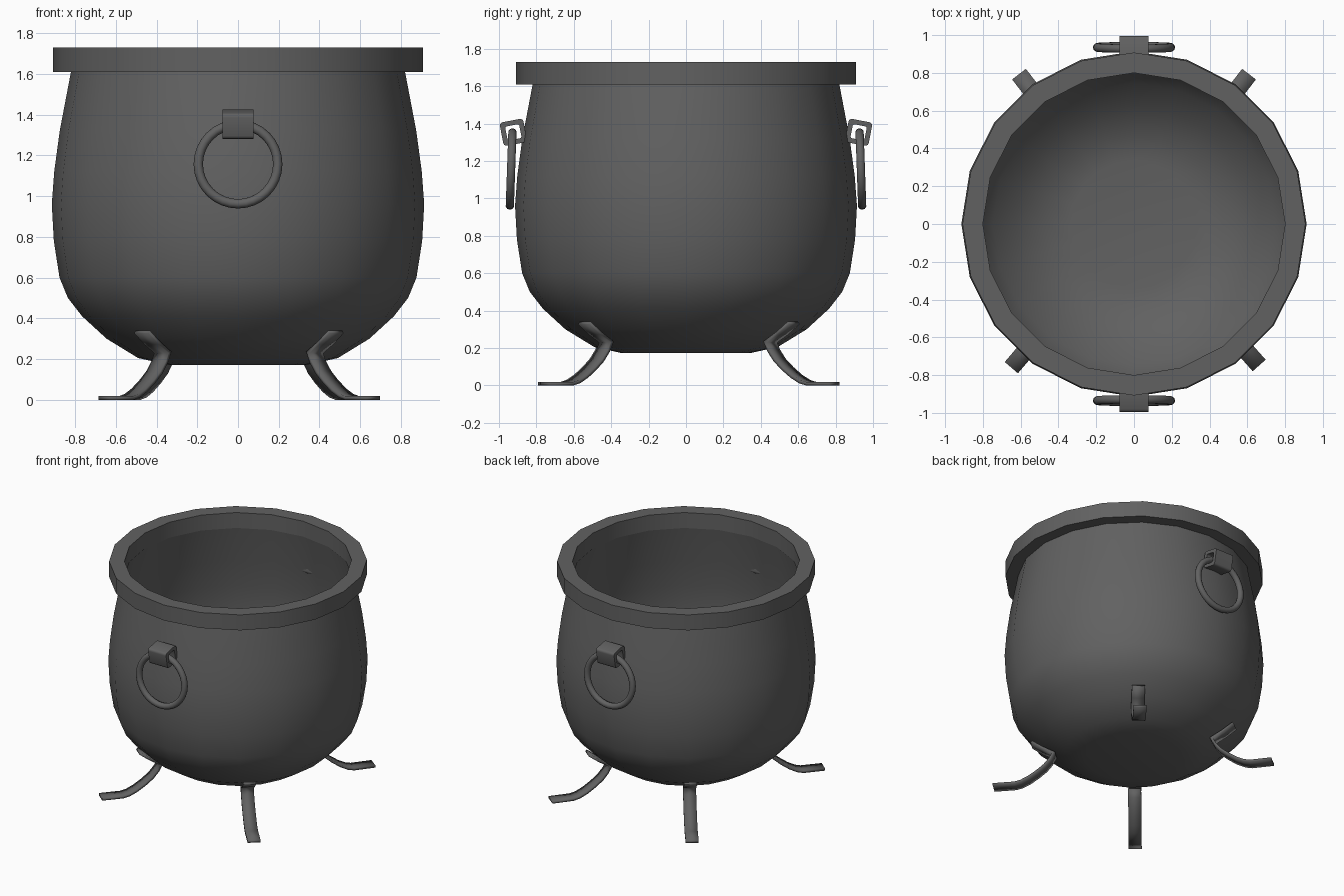
import bpy, bmesh
from math import radians, sin, cos, pi
from mathutils import Vector, Matrix

if "Cube" in bpy.data.objects:
    bpy.data.objects.remove(bpy.data.objects["Cube"])

iron = bpy.data.materials.new("dark_iron")
iron.diffuse_color = (0.12, 0.12, 0.12, 1)
iron.use_nodes = True
iron.node_tree.nodes["Principled BSDF"].inputs["Base Color"].default_value = iron.diffuse_color


def finish(name, bm, angle=35):
    bmesh.ops.recalc_face_normals(bm, faces=bm.faces)
    me = bpy.data.meshes.new(name)
    bm.to_mesh(me)
    bm.free()
    me.materials.append(iron)
    ob = bpy.data.objects.new(name, me)
    bpy.context.collection.objects.link(ob)
    bpy.ops.object.select_all(action='DESELECT')
    ob.select_set(True)
    bpy.context.view_layer.objects.active = ob
    bpy.ops.object.shade_smooth_by_angle(angle=radians(angle))
    return ob


def lathe(name, profile, sides, closed=False):
    """Spin (radius, z) points round z; open profiles get end caps."""
    bm = bmesh.new()
    rings = [[bm.verts.new((r * cos(2 * pi * i / sides), r * sin(2 * pi * i / sides), z))
              for i in range(sides)] for r, z in profile]
    pairs = list(zip(rings, rings[1:]))
    if closed:
        pairs.append((rings[-1], rings[0]))
    else:
        bm.faces.new(rings[0])
        bm.faces.new(rings[-1])
    for a, b in pairs:
        for i in range(sides):
            j = (i + 1) % sides
            bm.faces.new((a[i], a[j], b[j], b[i]))
    return finish(name, bm)


# Pot body: thin shell, outside up and inside down
outer = [(.34, .172), (.49, .205), (.645, .30), (.765, .41), (.835, .50), (.876, .60),
         (.904, .78), (.914, .96), (.902, 1.12), (.875, 1.32), (.818, 1.62)]
inner = [(r - .018, z + .006) for r, z in reversed(outer)]
inner[-1] = (.335, .19)
lathe("pot_body", outer + inner, 20)

# Heavy rim band
lathe("pot_rim", [(.908, 1.61), (.908, 1.73), (.80, 1.73), (.80, 1.61)], 20, closed=True)


# Legs: bent strap resting against the body, with a flat foot
def leg(name, angle, width=.092, thick=.018):
    path = [(.725, .334), (.65, .28), (.568, .232), (.592, .185), (.632, .135), (.685, .09),
            (.745, .048), (.80, .02), (.845, .009), (1.0, .009)]
    bm = bmesh.new()
    rows = [[bm.verts.new((r, s * width / 2, z)) for s in (-1, 1)] for r, z in path]
    for a, b in zip(rows, rows[1:]):
        bm.faces.new((a[0], a[1], b[1], b[0]))
    bm.transform(Matrix.Rotation(radians(angle), 4, 'Z'))
    ob = finish(name, bm)
    sol = ob.modifiers.new("thickness", 'SOLIDIFY')
    sol.thickness = thick
    sol.offset = 0
    sol.use_even_offset = True


for name, a in (("leg_back_right", 52.5), ("leg_back_left", 127.5),
                ("leg_front_left", 229.5), ("leg_front_right", -48.5)):
    leg(name, a)


# Lug: hollow rounded square loop, tilted with the wall
def rounded_square(half, radius, n=3):
    pts = []
    for k in range(4):
        c = Vector((half - radius, half - radius))
        c.rotate(Matrix.Rotation(k * pi / 2, 2))
        for i in range(n + 1):
            t = k * pi / 2 + i * pi / 2 / n
            pts.append(c + Vector((cos(t), sin(t))) * radius)
    return pts


def lug(name, side):
    bm = bmesh.new()
    tilt = Matrix.Rotation(radians(-11), 2)
    loops = []
    for half, rad in ((.064, .018), (.038, .01)):
        for x in (-.077, .077):
            ring = []
            for p in rounded_square(half, rad):
                q = tilt @ p
                ring.append(bm.verts.new((x, side * (.923 + q.x), 1.353 + q.y)))
            loops.append(ring)
    n = len(loops[0])
    for a, b in ((0, 1), (1, 3), (3, 2), (2, 0)):
        for i in range(n):
            j = (i + 1) % n
            bm.faces.new((loops[a][i], loops[a][j], loops[b][j], loops[b][i]))
    finish(name, bm)


# Ring handle hanging through the lug
def ring_handle(name, side, major=.195, minor=.023, seg=32, tube=10):
    bm = bmesh.new()
    grid = []
    for i in range(seg):
        u = 2 * pi * i / seg
        row = []
        for k in range(tube):
            v = 2 * pi * k / tube
            r = major + minor * cos(v)
            row.append(bm.verts.new((r * cos(u), minor * sin(v), r * sin(u))))
        grid.append(row)
    for i in range(seg):
        for k in range(tube):
            a, b, m = grid[i], grid[(i + 1) % seg], (k + 1) % tube
            bm.faces.new((a[k], b[k], b[m], a[m]))
    bm.transform(Matrix.Translation((0, side * .935, 1.157)) @
                 Matrix.Rotation(radians(2 * side), 4, 'X'))
    finish(name, bm, 60)


for label, side in (("front", -1), ("back", 1)):
    lug(label + "_lug", side)
    ring_handle(label + "_ring_handle", side)
